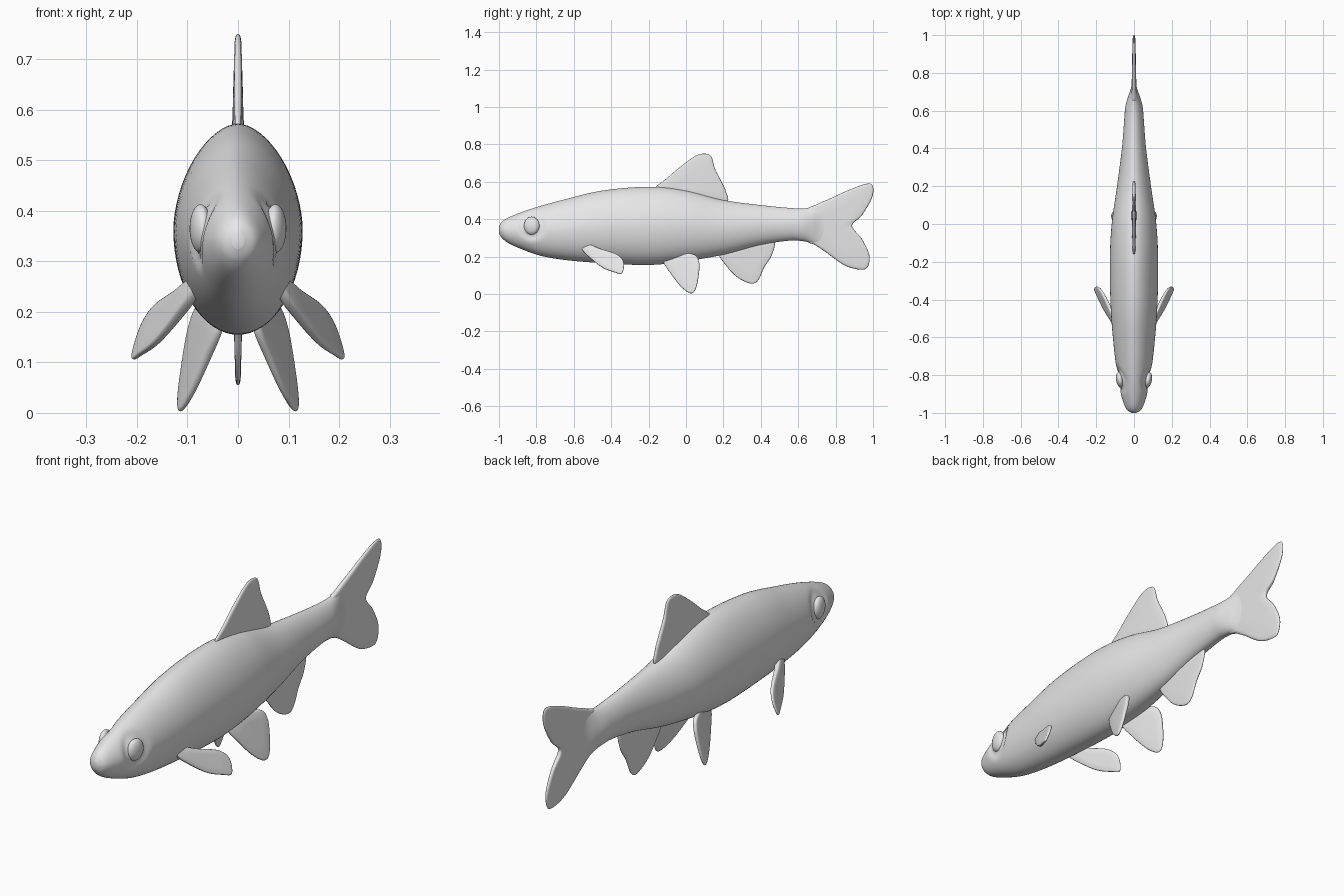
import bpy, bmesh, math
from mathutils import Vector, Matrix

cube = bpy.data.objects.get("Cube")
if cube:
    bpy.data.objects.remove(cube, do_unlink=True)

grey = bpy.data.materials.new("light_grey")
grey.use_nodes = True
grey.diffuse_color = (0.8, 0.8, 0.8, 1)
grey.node_tree.nodes["Principled BSDF"].inputs["Base Color"].default_value = (0.8, 0.8, 0.8, 1)


def spline(points, steps, closed=False):
    """Smooth curve through points of any dimension."""
    n = len(points)
    pick = (lambda i: points[i % n]) if closed else (lambda i: points[max(0, min(n - 1, i))])
    out = []
    for i in range(n if closed else n - 1):
        a, b, c, d = (pick(i + k) for k in (-1, 0, 1, 2))
        for s in range(steps):
            t = s / steps
            out.append([0.5 * (2 * q + (r - p) * t + (2 * p - 5 * q + 4 * r - u) * t * t
                               + (3 * q - p - 3 * r + u) * t ** 3)
                        for p, q, r, u in zip(a, b, c, d)])
    if not closed:
        out.append(list(points[-1]))
    return out


def finish(bm, name, mirror=False):
    bmesh.ops.recalc_face_normals(bm, faces=bm.faces)
    mesh = bpy.data.meshes.new(name)
    bm.to_mesh(mesh)
    bm.free()
    mesh.materials.append(grey)
    mesh.shade_smooth()
    mesh.set_sharp_from_angle(angle=math.radians(60))
    obj = bpy.data.objects.new(name, mesh)
    bpy.context.collection.objects.link(obj)
    if mirror:
        obj.modifiers.new("mirror", "MIRROR")
    return obj


def bridge(bm, a, b):
    for i in range(len(a)):
        j = (i + 1) % len(a)
        bm.faces.new((a[i], a[j], b[j], b[i]))


EYE = Vector((0.074, -0.825, 0.365))


# Body: egg-shaped sections (y, top, bottom, half width) from snout to tail root
def make_body():
    stations = [
        (-1.0, .36, .325, .012), (-.985, .385, .30, .036), (-.95, .408, .272, .054),
        (-.88, .437, .24, .075), (-.78, .47, .205, .091), (-.65, .505, .182, .107),
        (-.45, .552, .165, .123), (-.2, .573, .155, .128), (0, .553, .175, .118),
        (.2, .502, .21, .09), (.4, .475, .262, .064), (.55, .46, .285, .052),
        (.62, .457, .283, .046), (.67, .462, .272, .033), (.72, .475, .255, .016),
        (.78, .49, .235, .006)]
    bm = bmesh.new()
    rings, sides = [], 64
    for y, top, bottom, width in spline(stations, 8):
        mid, half = (top + bottom) / 2, (top - bottom) / 2
        ring = []
        for i in range(sides):
            a = math.tau * i / sides
            c, s = math.cos(a), math.sin(a)
            power = 2 / 1.75 if s > 0 else 1
            x = math.copysign(abs(c) ** power, c) * width
            z = mid + math.copysign(abs(s) ** power, s) * half
            # Shallow groove around each eye
            d = math.hypot((y - EYE.y) / .052, (z - EYE.z) / .058)
            x *= 1 - .12 * math.exp(-((d - 1) / .3) ** 2)
            ring.append(bm.verts.new((x, y, z)))
        rings.append(ring)
    for a, b in zip(rings, rings[1:]):
        bridge(bm, a, b)
    bm.faces.new(rings[0])
    bm.faces.new(rings[-1])
    finish(bm, "body")


# Fin: smooth (y, z) outline filled as a thin rounded blade that tapers away from its root
def make_fin(name, outline, centre, root, thick, tilt=None, mirror=False):
    x0, y0, z0, by_y, by_z = tilt or (0, 0, 0, 0, 0)
    normal = Vector((1, -by_y, -by_z)).normalized()
    loop = spline(outline, 6, closed=True)
    span = max(math.dist(p, root) for p in loop)
    bm = bmesh.new()

    def vert(y, z, lift):
        amount = lift * thick * (1 - .55 * min(1, math.dist((y, z), root) / span))
        base = Vector((x0 + by_y * (y - y0) + by_z * (z - z0), y, z))
        return bm.verts.new(base + normal * amount)

    cy, cz = centre
    profile = [(1, 0), (.99, .5), (.965, .8), (.9, 1), (.5, 1)]
    rim = None
    for side in (1, -1):
        rings = [rim] if rim else []
        for scale, lift in profile[len(rings):]:
            rings.append([vert(cy + (y - cy) * scale, cz + (z - cz) * scale, side * lift)
                          for y, z in loop])
        rim = rings[0]
        for a, b in zip(rings, rings[1:]):
            bridge(bm, a, b)
        hub, last = vert(cy, cz, side), rings[-1]
        for i in range(len(last)):
            bm.faces.new((last[i], last[(i + 1) % len(last)], hub))
    finish(bm, name, mirror)


make_body()

make_fin("tail_fin",
         [(.64, .44), (.69, .475), (.77, .51), (.88, .56), (.97, .59), (1.0, .572), (.993, .51),
          (.94, .42), (.888, .365), (.94, .295), (.98, .21), (.972, .145), (.935, .13),
          (.85, .152), (.745, .225), (.69, .262), (.64, .295)],
         (.8, .37), (.66, .37), .014)

make_fin("dorsal_fin",
         [(-.165, .56), (-.1, .62), (-.03, .68), (.05, .738), (.1, .75), (.135, .735),
          (.155, .67), (.19, .6), (.213, .55), (.218, .49), (.1, .5), (-.06, .53)],
         (.08, .61), (.04, .53), .013)

make_fin("anal_fin",
         [(.18, .225), (.22, .145), (.28, .085), (.35, .055), (.387, .075), (.42, .145),
          (.46, .21), (.465, .29), (.32, .28)],
         (.34, .18), (.32, .27), .011)

make_fin("pectoral_fins",
         [(-.565, .272), (-.55, .23), (-.51, .19), (-.445, .14), (-.38, .115), (-.342, .11),
          (-.333, .17), (-.37, .212), (-.46, .242), (-.51, .262)],
         (-.43, .185), (-.54, .25), .012, (.208, -.345, .11, .372, -.357), True)

make_fin("pelvic_fins",
         [(-.12, .18), (-.075, .1), (-.02, .032), (.028, .003), (.055, .035), (.07, .12),
          (.069, .175), (.045, .21), (-.04, .22)],
         (.0, .13), (-.03, .2), .012, (.115, .03, .005, .304, -.21), True)

# Eyes: flattened domes set into the sides of the head
bm = bmesh.new()
place = (Matrix.Translation(EYE) @ Matrix.Rotation(-.17, 4, "Z")
         @ Matrix.Diagonal((.021, .042, .048, 1)))
bmesh.ops.create_uvsphere(bm, u_segments=32, v_segments=16, radius=1, matrix=place)
finish(bm, "eyes", True)
